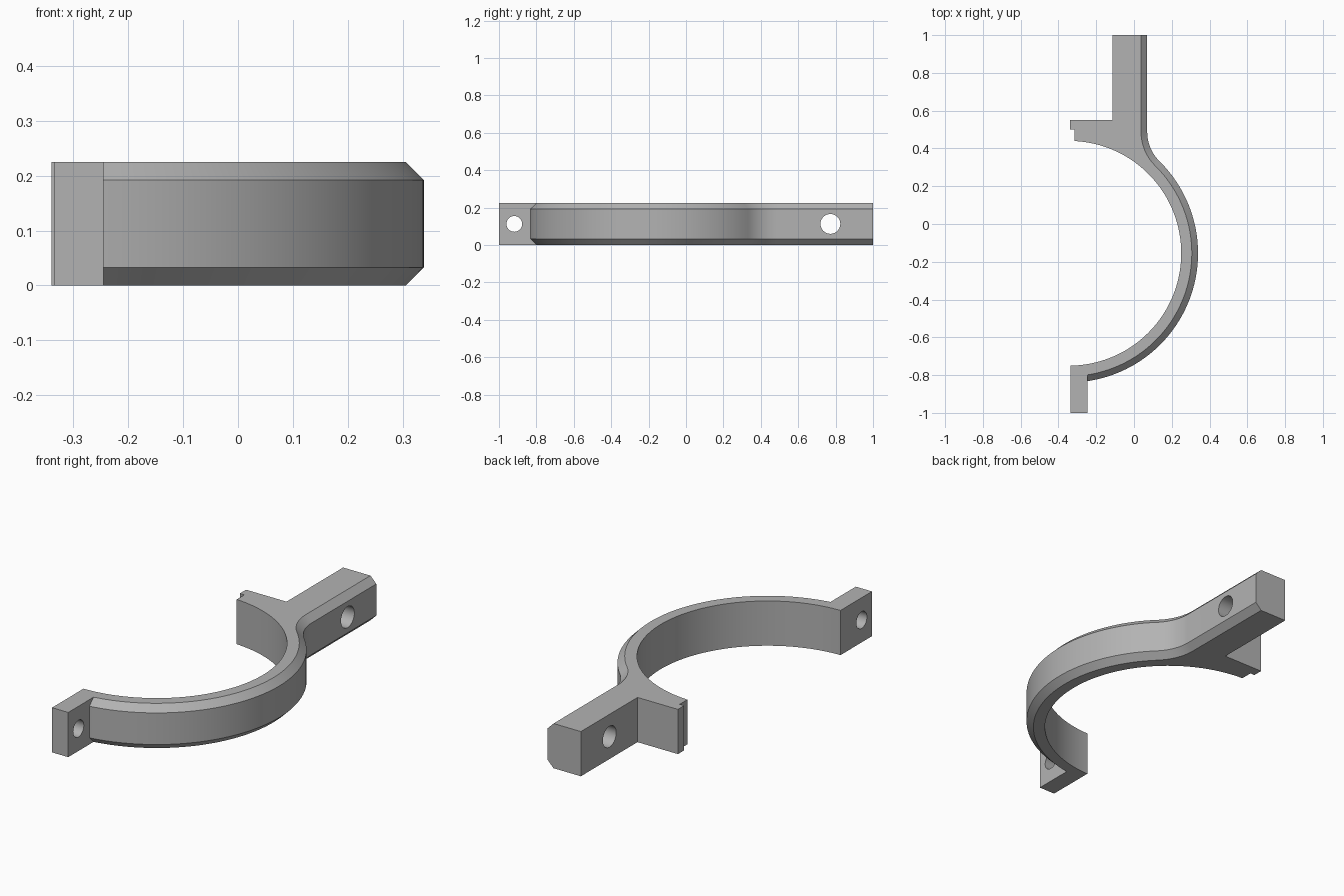
import bpy, bmesh
from math import sin, cos, acos, sqrt, pi, radians

if "Cube" in bpy.data.objects:
    bpy.data.objects.remove(bpy.data.objects["Cube"])

HEIGHT, CHAMFER = 0.225, 0.033
CX, CY = -0.345, -0.155           # centre of the ring
INNER, OUTER = 0.595, 0.684
FILLET = 0.22                     # between ring and stem
STEM_X, TAB_X = 0.07, -0.245      # outer faces of stem and tab


def arc(cx, cy, r, a, b, n):
    return [(cx + r * cos(a + (b - a) * i / n), cy + r * sin(a + (b - a) * i / n))
            for i in range(n + 1)]


def outline(d):
    """Plan of the clamp, with its outer edge pulled in by d."""
    r, f, sx = OUTER - d, FILLET + d, STEM_X - d
    start = -acos((TAB_X - CX) / r)
    join = acos((sx + f - CX) / (r + f))
    fy = CY + (r + f) * sin(join)
    pts = [(-0.335, -1), (TAB_X, -1)]
    pts += arc(CX, CY, r, start, join, 64)
    pts += arc(sx + f, fy, f, join + pi, pi, 16)[1:]
    pts += [(sx, 1), (-0.115, 1), (-0.115, 0.55), (-0.34, 0.55),
            (-0.34, 0.5), (-0.315, 0.5)]
    pts += arc(CX, CY, INNER, acos((-0.315 - CX) / INNER),
               -acos((-0.335 - CX) / INNER), 80)
    return pts


# Clamp body: four stacked outlines, chamfered at top and bottom
bm = bmesh.new()
levels = [(0, CHAMFER), (CHAMFER, 0), (HEIGHT - CHAMFER, 0), (HEIGHT, CHAMFER)]
rings = [[bm.verts.new((x, y, z)) for x, y in outline(d)] for z, d in levels]
for low, high in zip(rings, rings[1:]):
    for i in range(len(low)):
        j = (i + 1) % len(low)
        bm.faces.new((low[i], low[j], high[j], high[i]))
bm.faces.new(rings[0][::-1])
bm.faces.new(rings[-1])
bmesh.ops.recalc_face_normals(bm, faces=bm.faces)
mesh = bpy.data.meshes.new("half_clamp")
bm.to_mesh(mesh)
bm.free()
clamp = bpy.data.objects.new("half_clamp", mesh)
bpy.context.collection.objects.link(clamp)

grey = bpy.data.materials.new("plain grey")
grey.use_nodes = True
color = (0.45, 0.45, 0.45, 1)
grey.diffuse_color = color
grey.node_tree.nodes["Principled BSDF"].inputs["Base Color"].default_value = color
mesh.materials.append(grey)


# Bolt holes through the tab and the stem
def drill(x, y, radius):
    bpy.ops.mesh.primitive_cylinder_add(vertices=40, radius=radius, depth=0.4,
                                        location=(x, y, HEIGHT / 2),
                                        rotation=(0, pi / 2, 0))
    cutter = bpy.context.object
    cutter.name = "hole_cutter"
    cutter.hide_render = True
    cutter.data.materials.append(grey)
    bpy.context.view_layer.objects.active = clamp
    mod = clamp.modifiers.new("hole", 'BOOLEAN')
    mod.operation, mod.solver, mod.object = 'DIFFERENCE', 'EXACT', cutter
    bpy.ops.object.modifier_apply(modifier=mod.name)
    bpy.data.objects.remove(cutter)


drill(-0.29, -0.918, 0.042)
drill(-0.02, 0.772, 0.053)

bpy.ops.object.select_all(action='DESELECT')
clamp.select_set(True)
bpy.context.view_layer.objects.active = clamp
bpy.ops.object.shade_smooth_by_angle(angle=radians(30))
